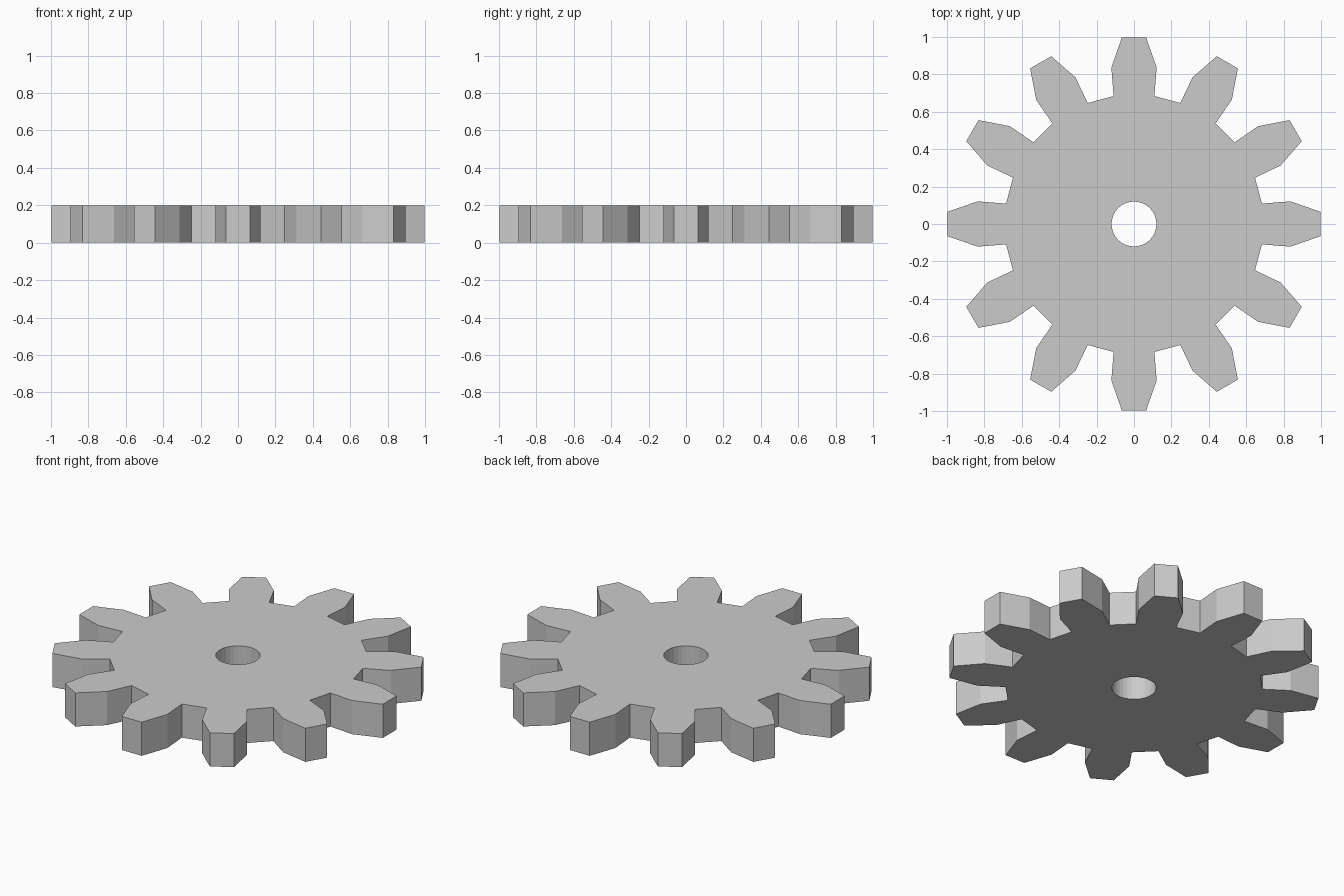
import bpy, bmesh
from math import cos, sin, pi
from mathutils import Matrix, Vector

if "Cube" in bpy.data.objects:
    bpy.data.objects.remove(bpy.data.objects["Cube"])

TEETH, THICKNESS = 12, 0.2
BORE_RADIUS, BORE_SIDES = 0.12, 32

# One tooth pointing along +x: root, widest point, tip, then mirrored
half = [(0.684, -0.109), (0.836, -0.121), (0.998, -0.065)]
tooth = half + [(x, -y) for x, y in reversed(half)]

# Toothed outline and round bore
outline = [Matrix.Rotation(2 * pi * i / TEETH, 3, 'Z') @ Vector((x, y, 0))
           for i in range(TEETH) for x, y in tooth]
bore = [Vector((BORE_RADIUS * cos(2 * pi * i / BORE_SIDES),
                BORE_RADIUS * sin(2 * pi * i / BORE_SIDES), 0))
        for i in range(BORE_SIDES)]

bm = bmesh.new()


def add_loop(points):
    verts = [bm.verts.new(p) for p in points]
    return [bm.edges.new((v, verts[(i + 1) % len(verts)]))
            for i, v in enumerate(verts)]


# Fill between both loops, then extrude up to a solid plate
edges = add_loop(outline) + add_loop(bore)
bmesh.ops.triangle_fill(bm, edges=edges, use_beauty=True, normal=(0, 0, 1))
result = bmesh.ops.extrude_face_region(bm, geom=bm.faces[:], use_keep_orig=True)
top = [g for g in result["geom"] if isinstance(g, bmesh.types.BMVert)]
bmesh.ops.translate(bm, verts=top, vec=(0, 0, THICKNESS))
bmesh.ops.recalc_face_normals(bm, faces=bm.faces[:])

mesh = bpy.data.meshes.new("gear_wheel")
bm.to_mesh(mesh)
bm.free()
gear = bpy.data.objects.new("gear_wheel", mesh)
bpy.context.collection.objects.link(gear)
